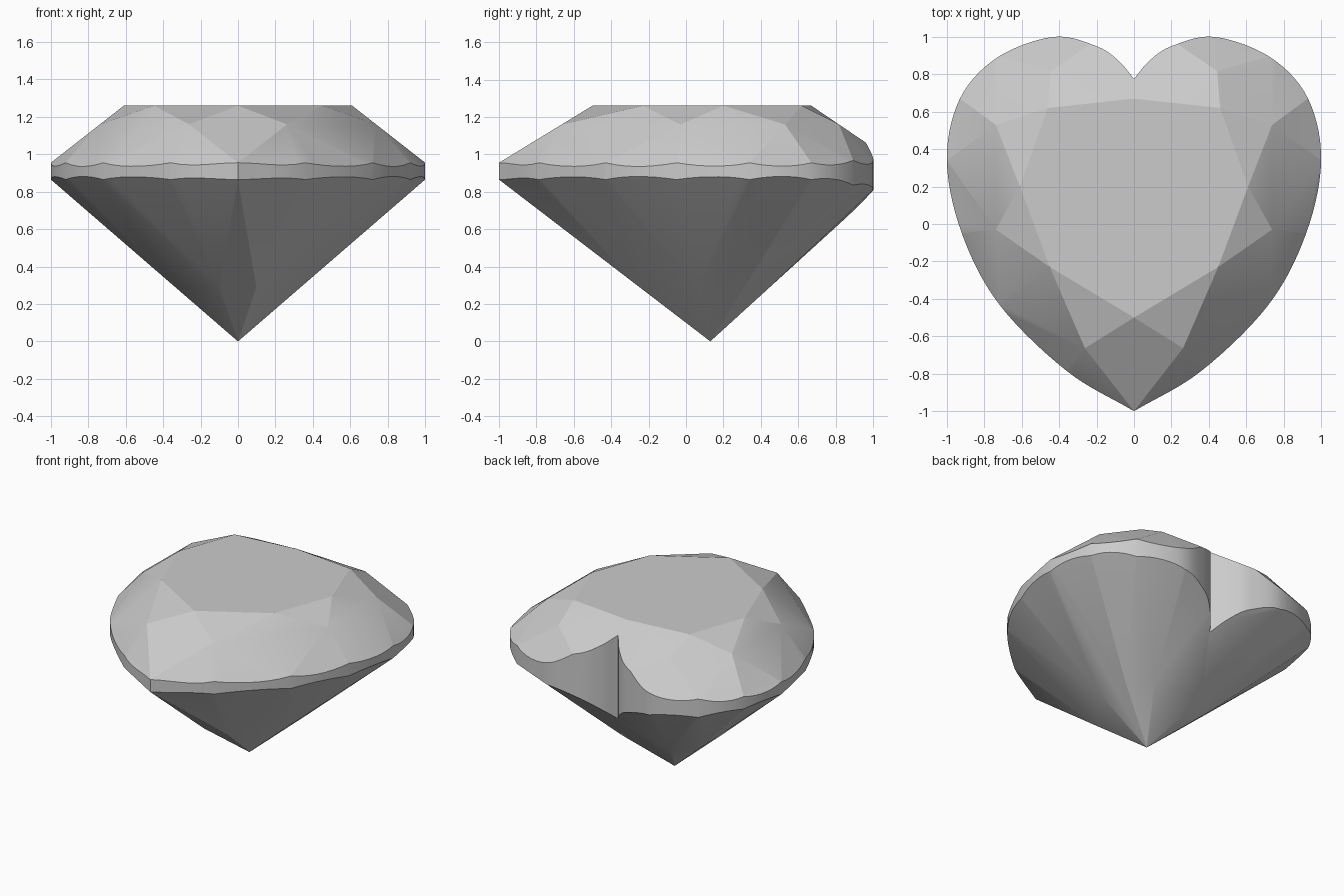
import bpy, bmesh, math
from mathutils import Vector
from mathutils.geometry import intersect_plane_plane, intersect_line_plane

cube = bpy.data.objects.get("Cube")
if cube:
    bpy.data.objects.remove(cube, do_unlink=True)

CULET = Vector((0, 0.13, 0))
CENTRE = Vector((0, 0.1, 0.9))
TABLE_Z, CROWN_Z, PAVILION_Z, STAR_Z, LOWER_Z = 1.26, 0.955, 0.865, 1.16, 0.29

# Half outline of the heart, from the front tip round to the notch
outline = [(0, -1), (.36, -.785), (.72, -.43), (.92, -.05), (1, .34), (.93, .67),
           (.73, .89), (.43, 1), (.2, .95), (.08, .87), (0, .775)]
# Girdle points: main facets touch the even ones, half facets join neighbours
crown_girdle = outline[:6] + [(.74, .90), (.42, 1.01), (0, 1.12)]
pavilion_girdle = outline[:6] + [(.75, .92), (.43, 1.06), (0, 1.08)]
main_normals = [(0, -1), (.8, -.6), (1, 0), (.7, .714), (0, 1)]
table_points = [(0, -.5), (.45, -.23), (.61, .2), (.46, .62), (0, .67)]


def new_object(name, bm):
    mesh = bpy.data.meshes.new(name)
    bm.to_mesh(mesh)
    bm.free()
    obj = bpy.data.objects.new(name, mesh)
    bpy.context.collection.objects.link(obj)
    return obj


def smooth_half(points, steps=7):
    """Catmull-Rom curve through the half outline."""
    pts = [Vector(p) for p in points]
    pts = [2 * pts[0] - pts[1]] + pts + [2 * pts[-1] - pts[-2]]
    curve = []
    for a, b, c, d in zip(pts, pts[1:], pts[2:], pts[3:]):
        for i in range(steps):
            t = i / steps
            curve.append(.5 * (2 * b + (c - a) * t + (2 * a - 5 * b + 4 * c - d) * t * t
                               + (3 * b - a - 3 * c + d) * t ** 3))
    return curve + [pts[-2]]


def plane(a, b, c):
    """Plane as point and outward normal."""
    n = (b - a).cross(c - a).normalized()
    return a, (n if n.dot(a - CENTRE) > 0 else -n)


def facets(girdle, z, inner, ridge_z):
    """Main and half facet planes for one side of the stone."""
    cusps = [Vector((x, y, z)) for x, y in girdle]
    mains = []
    for cusp, (nx, ny), end in zip(cusps[::2], main_normals, inner):
        mains.append(plane(cusp, cusp + Vector((-ny, nx, 0)), end))
    halves, ridges = [], []
    level = Vector((0, 0, ridge_z))
    for i, (m, n) in enumerate(zip(mains, mains[1:])):
        p, d = intersect_plane_plane(*m, *n)
        ridge = intersect_line_plane(p, p + d, level, Vector((0, 0, 1)))
        ridges.append(ridge)
        for k in (0, 1):
            halves.append(plane(cusps[2 * i + k], cusps[2 * i + k + 1], ridge))
    return mains + halves, ridges


# Facet planes of the crown, its stars, and the pavilion
table = [Vector((x, y, TABLE_Z)) for x, y in table_points]
crown, ridges = facets(crown_girdle, CROWN_Z, table, STAR_Z)
stars = [plane(a, b, r) for a, b, r in zip(table, table[1:], ridges)]
pavilion, _ = facets(pavilion_girdle, PAVILION_Z, [CULET] * 5, LOWER_Z)

# Solid block cut down to the faceted stone
bm = bmesh.new()
bmesh.ops.create_cube(bm, size=4)
cuts = [(Vector((0, 0, TABLE_Z)), Vector((0, 0, 1)))] + crown + stars + pavilion
for co, no in cuts:
    for side in (1, -1):
        flip = Vector((side, 1, 1))
        bmesh.ops.bisect_plane(bm, geom=bm.verts[:] + bm.edges[:] + bm.faces[:], dist=1e-5,
                               plane_co=co * flip, plane_no=no * flip, clear_outer=True)
        bmesh.ops.holes_fill(bm, edges=[e for e in bm.edges if e.is_boundary])
bmesh.ops.remove_doubles(bm, verts=bm.verts[:], dist=1e-4)
bmesh.ops.recalc_face_normals(bm, faces=bm.faces[:])
gem = new_object("heart_gem", bm)

# Heart-shaped prism that trims the girdle
half = smooth_half(outline)
loop = half + [Vector((-p.x, p.y)) for p in half[-2:0:-1]]
bm = bmesh.new()
base = bm.faces.new([bm.verts.new((p.x, p.y, -1)) for p in loop])
top = bmesh.ops.extrude_face_region(bm, geom=[base])["geom"]
bmesh.ops.translate(bm, vec=(0, 0, 4), verts=[v for v in top if isinstance(v, bmesh.types.BMVert)])
bmesh.ops.recalc_face_normals(bm, faces=bm.faces[:])
cutter = new_object("heart_cutter", bm)
cutter.hide_render = True

trim = gem.modifiers.new("heart_trim", "BOOLEAN")
trim.operation, trim.solver, trim.object = "INTERSECT", "EXACT", cutter
bpy.context.view_layer.objects.active = gem
gem.select_set(True)
bpy.ops.object.modifier_apply(modifier=trim.name)
bpy.data.objects.remove(cutter, do_unlink=True)

# Single grey stone colour
grey = bpy.data.materials.new("stone_grey")
grey.use_nodes = True
colour = (.6, .6, .6, 1)
grey.diffuse_color = colour
grey.node_tree.nodes["Principled BSDF"].inputs["Base Color"].default_value = colour
gem.data.materials.clear()
gem.data.materials.append(grey)
bpy.ops.object.shade_smooth_by_angle(angle=math.radians(15))
